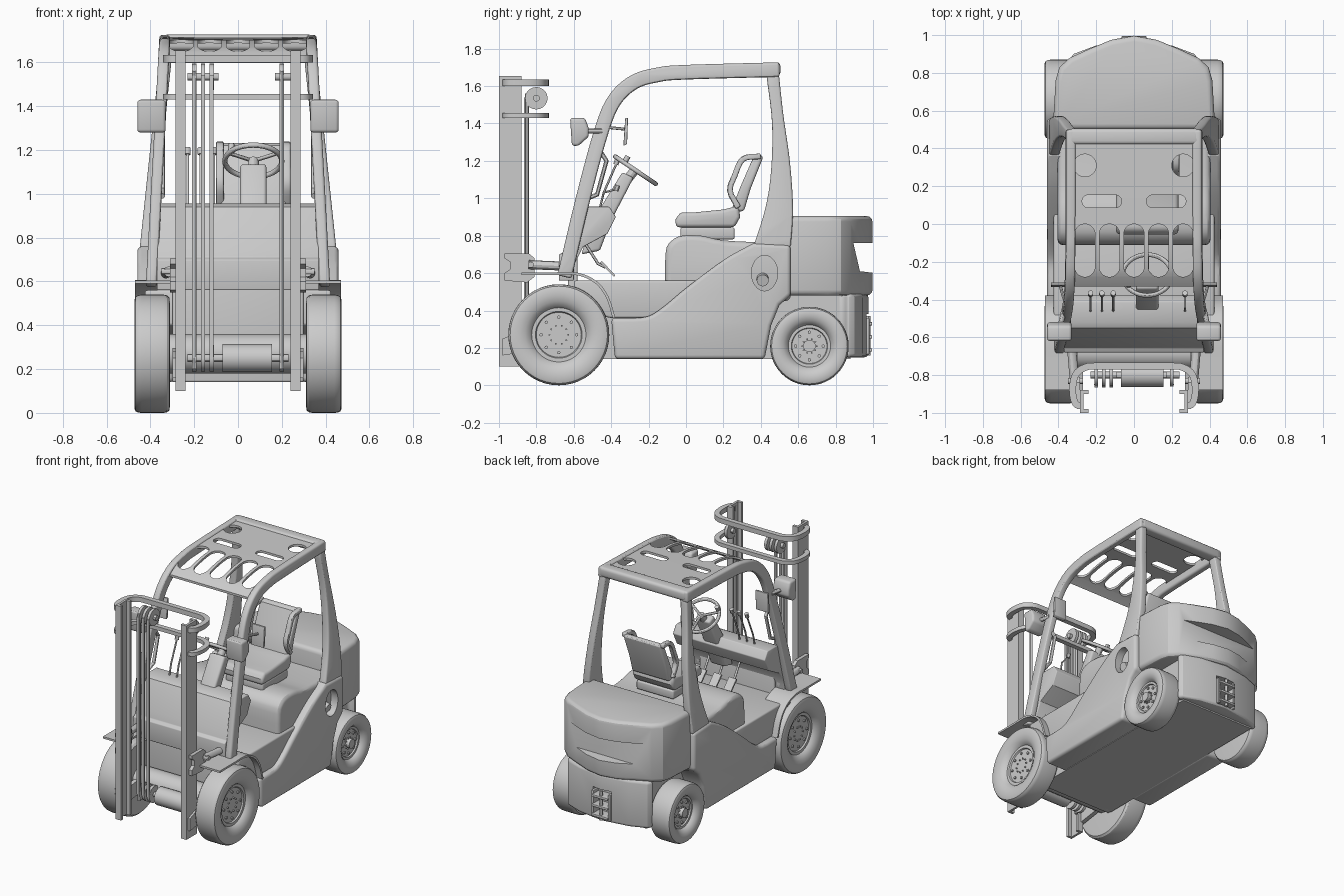
import bpy, bmesh, math
from mathutils import Vector

if "Cube" in bpy.data.objects:
    bpy.data.objects.remove(bpy.data.objects["Cube"])

def add(name, data):
    o = bpy.data.objects.new(name, data)
    bpy.context.collection.objects.link(o)
    return o

def prism(name, pts, axis, a, b, bevel=0.0, lean=None):
    """Extrude a 2D outline along an axis; lean(z) slides it sideways in x."""
    bm = bmesh.new()
    put = {'x': lambda u, v, t: (t, u, v), 'y': lambda u, v, t: (u, t, v), 'z': lambda u, v, t: (u, v, t)}[axis]
    lo, hi = ([bm.verts.new(put(u, v, t)) for u, v in pts] for t in (a, b))
    bm.faces.new(lo)
    bm.faces.new(hi[::-1])
    for i in range(len(pts)):
        j = (i + 1) % len(pts)
        bm.faces.new((lo[i], hi[i], hi[j], lo[j]))
    if lean:
        for v in bm.verts:
            v.co.x += lean(v.co.z)
    bmesh.ops.recalc_face_normals(bm, faces=bm.faces)
    me = bpy.data.meshes.new(name)
    bm.to_mesh(me)
    bm.free()
    o = add(name, me)
    if bevel:
        m = o.modifiers.new('bevel', 'BEVEL')
        m.width, m.segments, m.limit_method, m.angle_limit = bevel, 3, 'ANGLE', math.radians(40)
    return o

def box(name, x0, x1, y0, y1, z0, z1, bevel=0.0):
    return prism(name, [(x0, y0), (x1, y0), (x1, y1), (x0, y1)], 'z', z0, z1, bevel)

def smooth(path, n=5):
    p = [Vector(q) for q in path]
    p = [2 * p[0] - p[1]] + p + [2 * p[-1] - p[-2]]
    out = []
    for a, b, c, d in zip(p, p[1:], p[2:], p[3:]):
        for k in range(n):
            t = k / n
            out.append(0.5 * (2 * b + (c - a) * t + (2 * a - 5 * b + 4 * c - d) * t * t + (3 * b - a - 3 * c + d) * t ** 3))
    return out + [p[-2]]

def strip(path, w):
    left, right = [], []
    for i, p in enumerate(path):
        d = (Vector(path[min(i + 1, len(path) - 1)]) - Vector(path[max(i - 1, 0)])).normalized()
        n = Vector((-d.y, d.x)) * w / 2
        left.append(Vector(p) + n)
        right.append(Vector(p) - n)
    return left + right[::-1]

def tube(name, pts, r, res=4, cyclic=False):
    c = bpy.data.curves.new(name, 'CURVE')
    c.dimensions, c.bevel_depth, c.bevel_resolution, c.use_fill_caps = '3D', r, res, True
    s = c.splines.new('POLY')
    s.points.add(len(pts) - 1)
    for q, p in zip(s.points, pts):
        q.co = (*p, 1)
    s.use_cyclic_u = cyclic
    return add(name, c)

def lathe_x(name, prof, cy, cz, n=48):
    bm = bmesh.new()
    rings = [[bm.verts.new((x, cy + r * math.cos(2 * math.pi * k / n), cz + r * math.sin(2 * math.pi * k / n)))
              for k in range(n)] for r, x in prof]
    for a, b in zip(rings, rings[1:]):
        for k in range(n):
            bm.faces.new((a[k], a[(k + 1) % n], b[(k + 1) % n], b[k]))
    bm.faces.new(rings[0])
    bm.faces.new(rings[-1])
    bmesh.ops.recalc_face_normals(bm, faces=bm.faces)
    me = bpy.data.meshes.new(name)
    bm.to_mesh(me)
    bm.free()
    return add(name, me)

def cut(o, cutter):
    cutter.hide_render = True
    cutters.append(cutter)
    m = o.modifiers.new('cut', 'BOOLEAN')
    m.operation, m.object, m.solver = 'DIFFERENCE', cutter, 'EXACT'

def oval(cx, cy, hx, hy, n=24):
    r, out = min(hx, hy), []
    for k in range(n):
        a = 2 * math.pi * (k + 0.5) / n
        c, s = math.cos(a), math.sin(a)
        out.append((cx + r * c + math.copysign(hx - r, c), cy + r * s + math.copysign(hy - r, s)))
    return out

def subdivide(pts, step=0.04):
    out = []
    for p, q in zip(pts, pts[1:] + pts[:1]):
        n = max(1, int((Vector(q) - Vector(p)).length / step))
        out += [Vector(p).lerp(Vector(q), k / n) for k in range(n)]
    return out

cutters = []
mir = lambda half: half + [(-x, y) for x, y in half[::-1] if x > 0]

# Chassis, floor, hood and cowl
box('chassis', -.30, .30, -.60, .88, .14, .55)
box('front_bulkhead', -.30, .30, -.63, -.58, .14, .70, .01)
prism('floor', [(-.60, .40), (-.40, .36), (.1, .36), (.1, .56), (-.60, .56)], 'x', -.425, .425, .012)
prism('hood', smooth([(-.11, .45), (-.11, .70), (-.08, .77), (-.02, .80), (.08, .80), (.2, .775), (.4, .765), (.56, .765)], 3)
      + [(.56, .45)], 'x', -.405, .405, .03)
prism('cowl', [(-.68, .56), (-.68, .70), (-.655, .71), (-.645, .76), (-.55, .94), (-.52, .955), (-.41, .955), (-.375, .90),
               (-.42, .81), (-.55, .74), (-.60, .64), (-.60, .56)], 'x', -.37, .37, .006)
curve = smooth([(.36, .76), (.2, .67), (0, .52), (-.12, .42), (-.2, .37), (-.28, .36)], 4)
side = [(-.40, .36), (-.38, .14), (.42, .14), (.455, .32), (.50, .43), (.56, .48), (.56, .75)] + curve
for s in (1, -1):
    panel = prism('side_panel', side, 'x', .29 * s, .46 * s, .022)
    if s > 0:
        cut(panel, prism('filler_cutter', [(.42 + .07 * math.cos(i * math.pi / 16), .60 + .095 * math.sin(i * math.pi / 16))
                                           for i in range(32)], 'x', .405, .6))
tube('filler_cap', [(.40, .41, .57), (.44, .41, .56)], .032, 6)

# Counterweight with rear grille recess and towing pocket
outline = [(.43, .50), (.415, .76), (.395, .83), (.34, .88), (.23, .93), (.12, .975), (0, .997)]
cw = prism('counterweight', mir(outline), 'z', .48, .905, .03)
cut(cw, prism('recess_cutter', [(.895, .76), (.93, .61), (1.1, .59), (1.1, .76)], 'x', -.6, .6))
low = [(.30, .44), (.30, .84), (.345, .865), (.32, .90), (.2, .945), (0, .975)]
lower = prism('lower_counterweight', mir(low), 'z', .15, .49, .02)
cut(lower, box('tow_cutter', -.075, .075, .915, 1.1, .165, .38))
for z in (.18, .25, .32):
    box('hitch_plate', -.065, .065, .90, .995, z, z + .018, .004)
for s in (1, -1):
    box('hitch_cheek', s * .058, s * .075, .90, .98, .165, .36, .004)
tube('hitch_pin', [(0, .975, .16), (0, .975, .37)], .012)

# Wheels
tyre = [(.02, .425), (.12, .425), (.125, .435), (.145, .435), (.155, .45), (.18, .466), (.21, .473), (.245, .473),
        (.26, .468), (.268, .456), (.27, .44), (.27, .34), (.267, .325), (.255, .313), (.22, .31), (.02, .31)]
for s in (1, -1):
    for name, cy, R in (('front', -.68, .27), ('rear', .66, .21)):
        k = R / .27
        lathe_x(name + '_wheel', [(r * k, x * s) for r, x in tyre], cy, R)
        for ring, n, br in ((.095, 8, .009), (.05, 10, .005)):
            for i in range(n):
                a = 2 * math.pi * i / n
                y, z = cy + ring * k * math.cos(a), R + ring * k * math.sin(a)
                tube('wheel_bolt', [(.42 * s, y, z), (.435 * s, y, z)], br, 2)
    tube('rear_hub', [(.40 * s, .66, .21), (.455 * s, .66, .21)], .033, 6)
    prism('front_fender', strip(smooth([(-.88, .597), (-.72, .597), (-.58, .595), (-.48, .55), (-.42, .47), (-.385, .36)], 4), .014),
          'x', .30 * s, .47 * s)
for name, y, z in (('front_axle', -.68, .27), ('rear_axle', .66, .21)):
    tube(name, [(-.33, y, z), (.33, y, z)], .09 if y < 0 else .05, 6)

# Overhead guard
rail = smooth([(-.65, .58), (-.55, 1.0), (-.455, 1.35), (-.385, 1.52), (-.28, 1.62), (-.15, 1.66), (0, 1.674), (.5, 1.688)], 6)
rear = smooth([(.43, 1.66), (.46, 1.4), (.455, 1.15), (.425, .95), (.36, .74)]) + \
    smooth([(.56, .74), (.572, .95), (.555, 1.2), (.52, 1.45), (.495, 1.68)])
for s in (1, -1):
    prism('guard_front_pillar', strip(rail, .078), 'x', .37 * s, .42 * s, .014, lambda z: -s * .06 * (z - .6) / 1.1)
    prism('guard_rear_pillar', rear, 'x', .395 * s, .45 * s, .012, lambda z: -s * .10 * (z - .74) / .95)
box('guard_rear_bar', -.345, .345, .42, .505, 1.655, 1.727, .02)

def rail_z(y):
    for a, b in zip(rail, rail[1:]):
        if a.x <= y <= b.x:
            return a.y + (b.y - a.y) * (y - a.x) / (b.x - a.x)
    return rail[-1].y

loops = [[(-.33, -.33), (.33, -.33), (.33, .45), (-.33, .45)]]
loops += [oval(x, -.14, .054, .14) for x in (-.26, -.13, 0, .13, .26)]
for s in (1, -1):
    loops += [oval(s * .26, .31, .06, .06), oval(s * .17, .12, .105, .034)]
c = bpy.data.curves.new('roof', 'CURVE')
c.dimensions, c.fill_mode, c.extrude = '2D', 'BOTH', .008
for lp in loops:
    pts = subdivide(lp)
    sp = c.splines.new('POLY')
    sp.points.add(len(pts) - 1)
    for q, p in zip(sp.points, pts):
        q.co = (p[0], p[1], 0, 1)
    sp.use_cyclic_u = True
flat = add('roof_outline', c)
roof = bpy.data.meshes.new_from_object(flat.evaluated_get(bpy.context.evaluated_depsgraph_get()))
bpy.data.objects.remove(flat)
for v in roof.vertices:
    v.co.z += rail_z(v.co.y) + .022
add('roof_panel', roof)

# Mast rails, cross members, chains and tilt gear
band = [(.27, -.965), (.31, -.95), (.325, -.88), (.31, -.80), (.26, -.76), (.18, -.752)]
band = smooth(band + [(-x, y) for x, y in band[::-1]], 4)
for z0, z1 in ((1.60, 1.635), (1.43, 1.457)):
    prism('mast_cross_member', strip(band, .036), 'z', z0, z1)
for s in (1, -1):
    ch = [(.285, -1), (.24, -1), (.24, -.98), (.268, -.98), (.268, -.90), (.24, -.90), (.24, -.88), (.285, -.88)]
    prism('mast_rail', [(x * s, y) for x, y in ch], 'z', .10, 1.655)
    prism('tilt_bracket', [(-.97, .56), (-.97, .60), (-.94, .62), (-.94, .66), (-.97, .68), (-.97, .705), (-.84, .705), (-.81, .68),
                           (-.81, .58), (-.85, .55)], 'x', .285 * s, .31 * s)
    prism('mast_foot', [(-.98, .16), (-.98, .25), (-.90, .28), (-.72, .30), (-.72, .20)], 'x', .27 * s, .30 * s)
    tube('tilt_cylinder', [(.315 * s, -.84, .645), (.335 * s, -.60, .635)], .024)
    tube('tilt_pin', [(.27 * s, -.83, .645), (.35 * s, -.83, .645)], .016)
    tube('lift_rod', [(.20 * s, -.85, .2), (.20 * s, -.85, 1.56)], .011)
for x in (-.20, -.16, -.12, .20):
    for z in (1.535, .25):
        tube('chain_pulley', [(x - .01, -.80, z), (x + .01, -.80, z)], .06, 8)
    if x < 0:
        box('chain', x - .009, x + .009, -.866, -.852, .25, 1.54)
for x0, x1, z in ((-.23, -.09, 1.535), (.17, .24, 1.535), (-.23, .23, .25)):
    tube('pulley_shaft', [(x0, -.80, z), (x1, -.80, z)], .018)
tube('lift_motor', [(-.07, -.80, .25), (.155, -.80, .25)], .064, 8)

# Lamps, mirrors and grab handles
for s in (1, -1):
    prism('headlamp', [(-.62, 1.43), (-.61, 1.28), (-.575, 1.28), (-.52, 1.33), (-.52, 1.375), (-.54, 1.43)], 'x', .33 * s, .46 * s, .015)
    tube('lamp_arm', [(.37 * s, -.45, 1.36), (.39 * s, -.54, 1.36)], .014)
    prism('side_mirror', [(-.335, 1.28), (-.315, 1.29), (-.31, 1.43), (-.325, 1.43)], 'x', .34 * s, .44 * s, .004)
    tube('mirror_arm', [(.36 * s, -.43, 1.38), (.39 * s, -.33, 1.37)], .008)
    tube('grab_handle', [(.345 * s, -.47, 1.27), (.345 * s, -.425, 1.20), (.345 * s, -.475, 1.02), (.345 * s, -.55, .99)], .012)

# Steering, levers and pedals
cx = .07
prism('steering_column', [(-.56, .70), (-.50, .88), (-.34, 1.14), (-.28, 1.11), (-.40, .88), (-.46, .72)], 'x', cx - .06, cx + .06, .015)
tube('steering_shaft', [(cx, -.33, 1.08), (cx, -.27, 1.155)], .025)
pt = lambda r, a: (cx + r * math.cos(a), -.27 + r * .83 * math.sin(a), 1.15 - r * .56 * math.sin(a))
tube('steering_wheel', [pt(.13, 2 * math.pi * i / 40) for i in range(40)], .012, 4, True)
for i in range(3):
    tube('steering_spoke', [pt(0, 0), pt(.13, math.pi / 2 + i * 2 * math.pi / 3)], .009)
tube('steering_knob', [(cx - .1, -.33, 1.19), (cx - .1, -.31, 1.225)], .015)
for x, top in ((-.23, 1.19), (-.17, 1.19), (-.11, 1.19), (.27, 1.05)):
    tube('lever', [(x, -.46, .95), (x, -.44, 1.03), (x, -.37, top)], .006)
    tube('lever_knob', [(x, -.375, top - .01), (x, -.365, top + .02)], .014)
for x in (-.06, .06, .18):
    tube('pedal_arm', [(x, -.54, .76), (x, -.47, .65), (x, -.43, .63)], .008)
    prism('pedal', [(-.46, .655), (-.385, .58), (-.378, .588), (-.45, .665)], 'x', x - .03, x + .03)

# Seat
box('seat_base', cx - .15, cx + .15, -.03, .26, .78, .845, .012)
prism('seat_cushion', [(-.055, .845), (-.055, .89), (-.03, .925), (.05, .925), (.2, .94), (.28, .96), (.29, .90), (.26, .845)],
      'x', cx - .165, cx + .165, .02)
prism('seat_back', [(.24, .93), (.31, .93), (.345, 1.05), (.415, 1.225), (.385, 1.235), (.36, 1.22), (.29, 1.06)],
      'x', cx - .15, cx + .15, .015)
wing = smooth([(.28, .95), (.235, 1.04), (.26, 1.12), (.305, 1.21), (.40, 1.225)], 4)
for s in (1, -1):
    prism('seat_wing', strip(wing, .03), 'x', cx + .135 * s, cx + .17 * s, .008)

# Apply modifiers, drop cutters, shade
bpy.ops.object.select_all(action='SELECT')
bpy.context.view_layer.objects.active = bpy.data.objects['chassis']
bpy.ops.object.convert(target='MESH')
for k in cutters:
    bpy.data.objects.remove(k)
bpy.ops.object.shade_smooth_by_angle(angle=math.radians(30))
